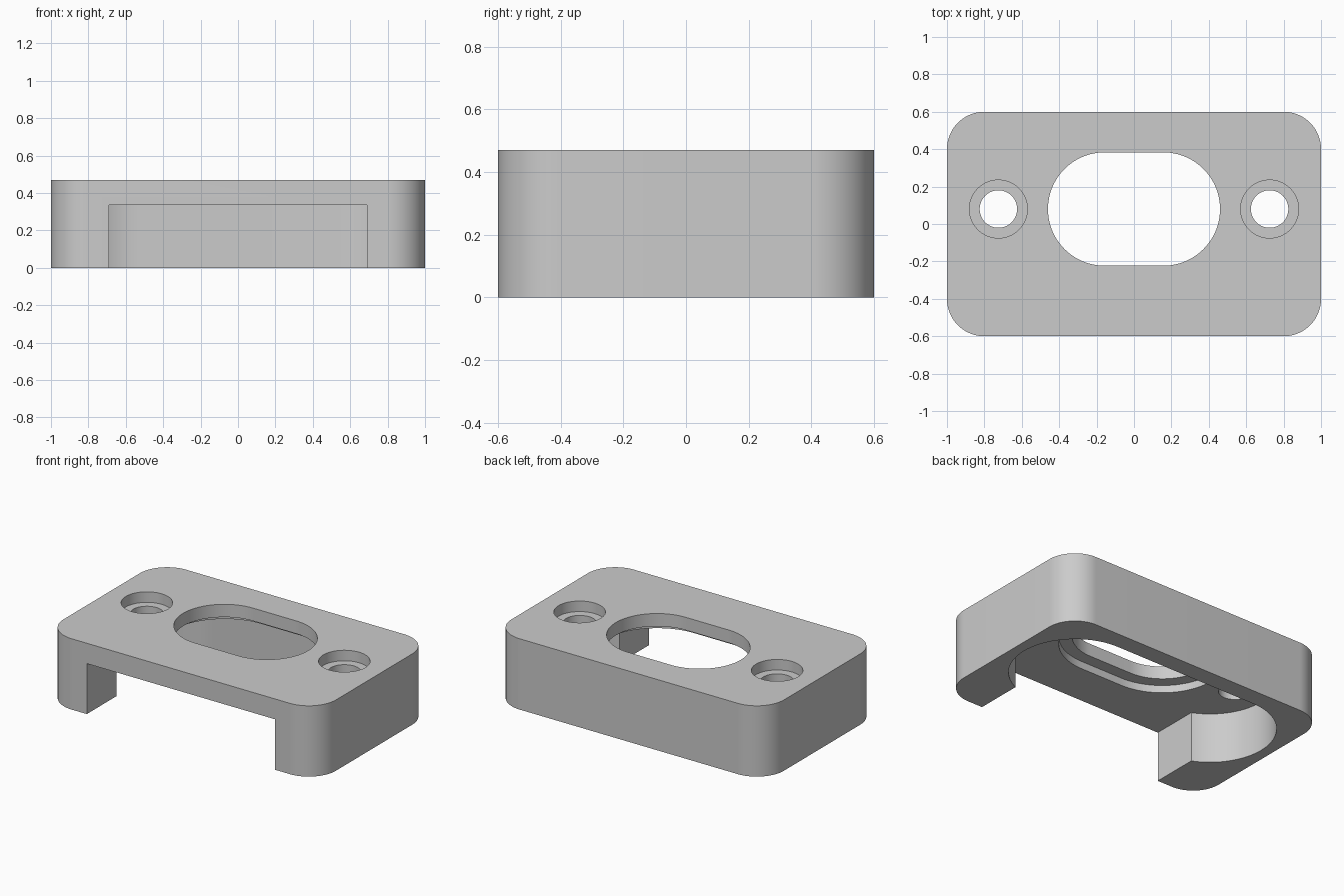
import bpy
import bmesh
from math import sin, cos, pi

cube = bpy.data.objects.get("Cube")
if cube:
    bpy.data.objects.remove(cube, do_unlink=True)

HEIGHT = 0.47
CEILING = 0.335      # underside of the top plate
AXIS_Y = 0.08        # shared centre line of the slot and screw holes

grey = bpy.data.materials.new("light_grey")
grey.use_nodes = True
colour = (0.6, 0.6, 0.6, 1)
grey.diffuse_color = colour
grey.node_tree.nodes["Principled BSDF"].inputs["Base Color"].default_value = colour


def rounded_outline(hx, hy, r, steps=24):
    """Rectangle with rounded corners, counter-clockwise."""
    points = []
    for quarter, (sx, sy) in enumerate([(1, 1), (-1, 1), (-1, -1), (1, -1)]):
        cx, cy = sx * (hx - r), sy * (hy - r)
        for i in range(steps + 1):
            a = (quarter + i / steps) * pi / 2
            points.append((cx + r * cos(a), cy + r * sin(a)))
    return points


def prism(name, hx, hy, r, z0, z1, x=0, y=0):
    """Upright extrusion of a rounded rectangle."""
    bm = bmesh.new()
    outline = rounded_outline(hx, hy, r) if r else [(hx, hy), (-hx, hy), (-hx, -hy), (hx, -hy)]
    base = bm.faces.new([bm.verts.new((px + x, py + y, z0)) for px, py in outline])
    top = bmesh.ops.extrude_face_region(bm, geom=[base])["geom"]
    bmesh.ops.translate(bm, vec=(0, 0, z1 - z0),
                        verts=[v for v in top if isinstance(v, bmesh.types.BMVert)])
    bmesh.ops.remove_doubles(bm, verts=bm.verts, dist=1e-5)
    bmesh.ops.recalc_face_normals(bm, faces=bm.faces)
    mesh = bpy.data.meshes.new(name)
    bm.to_mesh(mesh)
    bm.free()
    mesh.materials.append(grey)
    obj = bpy.data.objects.new(name, mesh)
    bpy.context.collection.objects.link(obj)
    return obj


# Body block
body = prism("housing", 1, 0.6, 0.2, 0, HEIGHT)

# Underside cavity, its front opening, the stepped slot
cutters = [
    prism("cavity_cutter", 0.93, 0.4, 0.4, -0.1, CEILING, y=AXIS_Y),
    prism("front_opening_cutter", 0.69, 0.4, 0, -0.1, CEILING, y=-0.4),
    prism("slot_recess_cutter", 0.54, 0.385, 0.385, 0.1, 0.385, y=AXIS_Y),
    prism("slot_cutter", 0.46, 0.303, 0.303, 0.2, 0.6, y=AXIS_Y),
]

# Counterbored screw holes
for side, x in (("left", 0.725), ("right", -0.725)):
    cutters.append(prism(side + "_hole_cutter", 0.1, 0.1, 0.1, 0.2, 0.6, x, AXIS_Y))
    cutters.append(prism(side + "_counterbore_cutter", 0.155, 0.155, 0.155, 0.4, 0.6, x, AXIS_Y))

bpy.context.view_layer.objects.active = body
body.select_set(True)
for cutter in cutters:
    mod = body.modifiers.new(cutter.name, 'BOOLEAN')
    mod.operation = 'DIFFERENCE'
    mod.solver = 'EXACT'
    mod.object = cutter
    bpy.ops.object.modifier_apply(modifier=mod.name)
for cutter in cutters:
    bpy.data.objects.remove(cutter, do_unlink=True)

bpy.ops.object.select_all(action='DESELECT')
body.select_set(True)
bpy.ops.object.shade_smooth_by_angle(angle=pi / 6)
